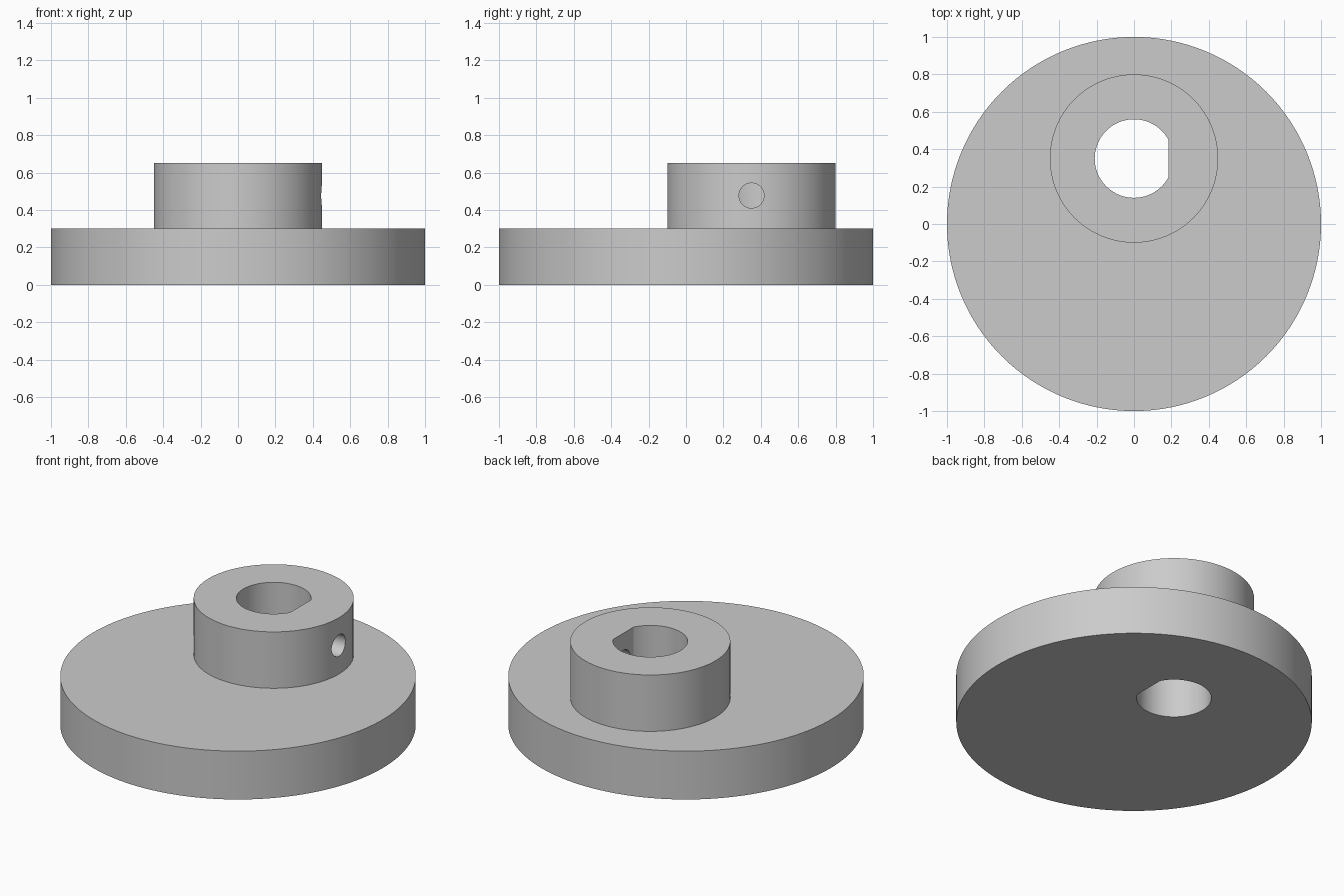
import bpy
import math
from mathutils import Matrix

if "Cube" in bpy.data.objects:
    bpy.data.objects.remove(bpy.data.objects["Cube"])

HUB_Y = 0.35
BORE_R = 0.21
FLAT_X = 0.185

gray = bpy.data.materials.new("plain gray")
gray.use_nodes = True
color = (0.6, 0.6, 0.6, 1)
gray.diffuse_color = color
gray.node_tree.nodes["Principled BSDF"].inputs["Base Color"].default_value = color


def prism(name, outline, z0, z1, matrix=Matrix()):
    """Extrude a closed outline from z0 to z1, then place it."""
    n = len(outline)
    verts = [(x, y, z) for z in (z0, z1) for x, y in outline]
    faces = [list(range(n))[::-1], list(range(n, 2 * n))]
    faces += [(i, (i + 1) % n, (i + 1) % n + n, i + n) for i in range(n)]
    mesh = bpy.data.meshes.new(name)
    mesh.from_pydata(verts, [], faces)
    mesh.transform(matrix)
    mesh.materials.append(gray)
    obj = bpy.data.objects.new(name, mesh)
    bpy.context.collection.objects.link(obj)
    return obj


def arc(radius, start, end, steps):
    return [(radius * math.cos(a), radius * math.sin(a))
            for a in (start + (end - start) * i / steps for i in range(steps + 1))]


def circle(radius, steps):
    return arc(radius, 0, math.tau, steps)[:-1]


def combine(target, tool, operation):
    mod = target.modifiers.new(tool.name, "BOOLEAN")
    mod.operation = operation
    mod.solver = "EXACT"
    mod.object = tool
    bpy.ops.object.select_all(action="DESELECT")
    target.select_set(True)
    bpy.context.view_layer.objects.active = target
    bpy.ops.object.modifier_apply(modifier=mod.name)
    bpy.data.objects.remove(tool)


# Round disc with an off-centre hub standing on it
at_hub = Matrix.Translation((0, HUB_Y, 0))
body = prism("eccentric_disc_with_hub", circle(1, 128), 0, 0.3)
hub = prism("hub", circle(0.45, 96), 0.15, 0.65, at_hub)
combine(body, hub, "UNION")

# D-shaped shaft bore, flat towards +x, through everything
half = math.acos(FLAT_X / BORE_R)
bore = prism("shaft_bore", arc(BORE_R, half, math.tau - half, 64), -0.2, 0.9, at_hub)
combine(body, bore, "DIFFERENCE")

# Set screw hole from the hub's side into the flat of the bore
sideways = Matrix.Translation((0, HUB_Y, 0.477)) @ Matrix.Rotation(math.pi / 2, 4, "Y")
screw_hole = prism("set_screw_hole", circle(0.067, 40), 0.1, 0.6, sideways)
combine(body, screw_hole, "DIFFERENCE")

bpy.ops.object.shade_smooth_by_angle(angle=math.radians(30))
